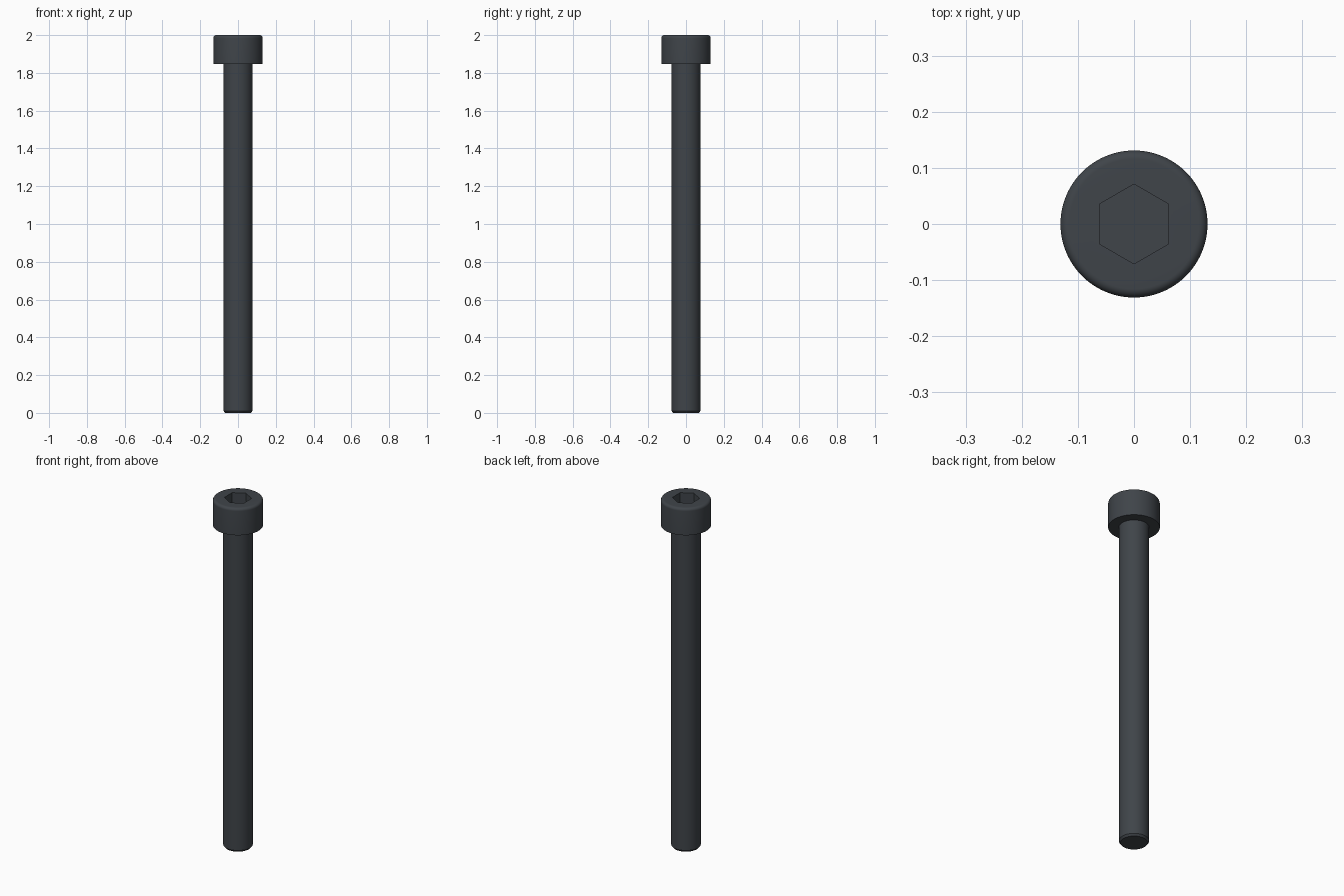
import bpy, bmesh, math

SEGMENTS = 96
HEAD_R, SHAFT_R = 0.131, 0.077
HEAD_BASE, TOP = 1.846, 2.0
FILLET, CHAMFER = 0.0155, 0.011
SOCKET_APOTHEM, SOCKET_DEPTH = 0.0615, 0.077

cube = bpy.data.objects.get("Cube")
if cube:
    bpy.data.objects.remove(cube, do_unlink=True)

steel = bpy.data.materials.new("black_oxide_steel")
steel.use_nodes = True
colour = (0.05, 0.058, 0.067, 1)
steel.diffuse_color = colour
bsdf = next(n for n in steel.node_tree.nodes if n.type == 'BSDF_PRINCIPLED')
bsdf.inputs["Base Color"].default_value = colour


def circle(r):
    return lambda a: r


def hexagon(apothem):
    # Polar outline of a hexagon with corners pointing along y
    return lambda a: apothem / math.cos((a + math.pi / 6) % (math.pi / 3) - math.pi / 6)


def stack(name, sections):
    """Join outlines, listed bottom to end as (outline, z), and cap both ends."""
    bm = bmesh.new()
    rings = []
    for outline, z in sections:
        ring = []
        for i in range(SEGMENTS):
            a = math.tau * i / SEGMENTS
            r = outline(a)
            ring.append(bm.verts.new((r * math.cos(a), r * math.sin(a), z)))
        rings.append(ring)
    for low, high in zip(rings, rings[1:]):
        for i in range(SEGMENTS):
            j = (i + 1) % SEGMENTS
            bm.faces.new((low[i], low[j], high[j], high[i]))
    bm.faces.new(rings[0][::-1])
    bm.faces.new(rings[-1])
    mesh = bpy.data.meshes.new(name)
    bm.to_mesh(mesh)
    bm.free()
    mesh.materials.append(steel)
    obj = bpy.data.objects.new(name, mesh)
    bpy.context.collection.objects.link(obj)
    bpy.ops.object.select_all(action='DESELECT')
    obj.select_set(True)
    bpy.context.view_layer.objects.active = obj
    bpy.ops.object.shade_smooth_by_angle(angle=math.radians(25))
    return obj


# Shaft with a chamfered tip, reaching slightly into the head
stack("shaft", [(circle(SHAFT_R - CHAMFER * 0.8), 0),
                (circle(SHAFT_R), CHAMFER),
                (circle(SHAFT_R), HEAD_BASE + 0.02)])

# Head with a rounded top rim and a hexagonal socket
sections = [(circle(HEAD_R), HEAD_BASE)]
for step in range(9):
    t = math.pi / 2 * step / 8
    sections.append((circle(HEAD_R - FILLET * (1 - math.cos(t))),
                     TOP - FILLET * (1 - math.sin(t))))
socket = hexagon(SOCKET_APOTHEM)
sections += [(socket, TOP), (socket, TOP - SOCKET_DEPTH)]
stack("socket_head", sections)
